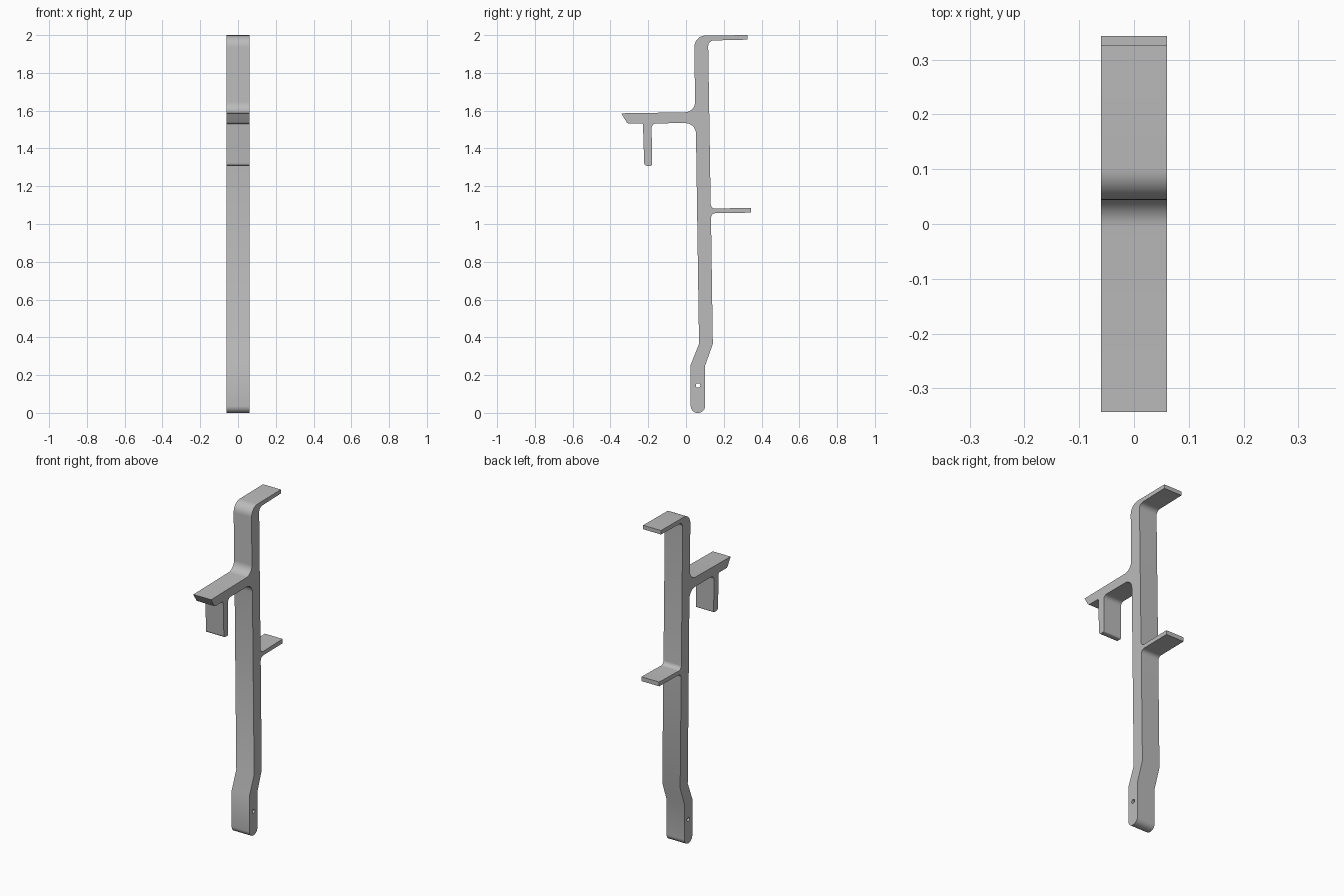
import bpy, bmesh, math
from mathutils import Vector

cube = bpy.data.objects.get("Cube")
if cube:
    bpy.data.objects.remove(cube, do_unlink=True)

HALF_WIDTH = 0.06

grey = bpy.data.materials.new("plain grey")
grey.use_nodes = True
colour = (0.5, 0.5, 0.5, 1)
grey.diffuse_color = colour
grey.node_tree.nodes["Principled BSDF"].inputs["Base Color"].default_value = colour


def rounded(corners, steps=8):
    """Outline through corners (y, z, radius), each replaced by a tangent arc."""
    out = []
    for i, (y, z, r) in enumerate(corners):
        p = Vector((y, z))
        if r == 0:
            out.append(p)
            continue
        a = (Vector(corners[i - 1][:2]) - p).normalized()
        b = (Vector(corners[(i + 1) % len(corners)][:2]) - p).normalized()
        half = a.angle(b) / 2
        centre = p + (a + b).normalized() * (r / math.sin(half))
        start = p + a * (r / math.tan(half)) - centre
        end = p + b * (r / math.tan(half)) - centre
        sweep = start.angle(end)
        for k in range(steps + 1):
            t = k / steps
            out.append(centre + (start * math.sin((1 - t) * sweep)
                                 + end * math.sin(t * sweep)) / math.sin(sweep))
    return out


# Side profile, counterclockwise from the foot
profile = rounded([
    (0.025, 0, 0.036), (0.101, 0, 0.036),                          # rounded foot
    (0.101, 0.25, 0), (0.142, 0.365, 0),                           # rear bend
    (0.132, 1.057, 0.025), (0.343, 1.06, 0), (0.343, 1.086, 0),    # lower rear shelf
    (0.131, 1.081, 0.025),
    (0.117, 1.971, 0.03), (0.326, 1.976, 0), (0.326, 2.0, 0),      # upper rear shelf
    (0.043, 1.997, 0.06),
    (0.049, 1.592, 0.055), (-0.343, 1.586, 0), (-0.31, 1.532, 0.015),  # front arm
    (-0.228, 1.532, 0.008), (-0.221, 1.308, 0.015),                # hanging prong
    (-0.18, 1.308, 0.008), (-0.182, 1.533, 0.025),
    (0.052, 1.534, 0.055), (0.069, 0.365, 0), (0.025, 0.255, 0),   # front of upright
])
# Pin hole through the foot
hole = [Vector((0.064 + 0.012 * math.cos(a), 0.145 + 0.012 * math.sin(a)))
        for a in (math.tau * k / 20 for k in range(20))]

bm = bmesh.new()
edges = []
for loop in (profile, hole):
    verts = [bm.verts.new((-HALF_WIDTH, p.x, p.y)) for p in loop]
    edges += [bm.edges.new((verts[i - 1], verts[i])) for i in range(len(verts))]
bmesh.ops.triangle_fill(bm, edges=edges, use_beauty=True, normal=(1, 0, 0))
grown = bmesh.ops.extrude_face_region(bm, geom=bm.faces[:])["geom"]
bmesh.ops.translate(bm, vec=(2 * HALF_WIDTH, 0, 0),
                    verts=[g for g in grown if isinstance(g, bmesh.types.BMVert)])
bmesh.ops.recalc_face_normals(bm, faces=bm.faces[:])

mesh = bpy.data.meshes.new("bracket")
bm.to_mesh(mesh)
bm.free()
mesh.materials.append(grey)
bracket = bpy.data.objects.new("bracket", mesh)
bpy.context.collection.objects.link(bracket)
bpy.ops.object.select_all(action="DESELECT")
bracket.select_set(True)
bpy.context.view_layer.objects.active = bracket
bpy.ops.object.shade_smooth_by_angle(angle=math.radians(30))
